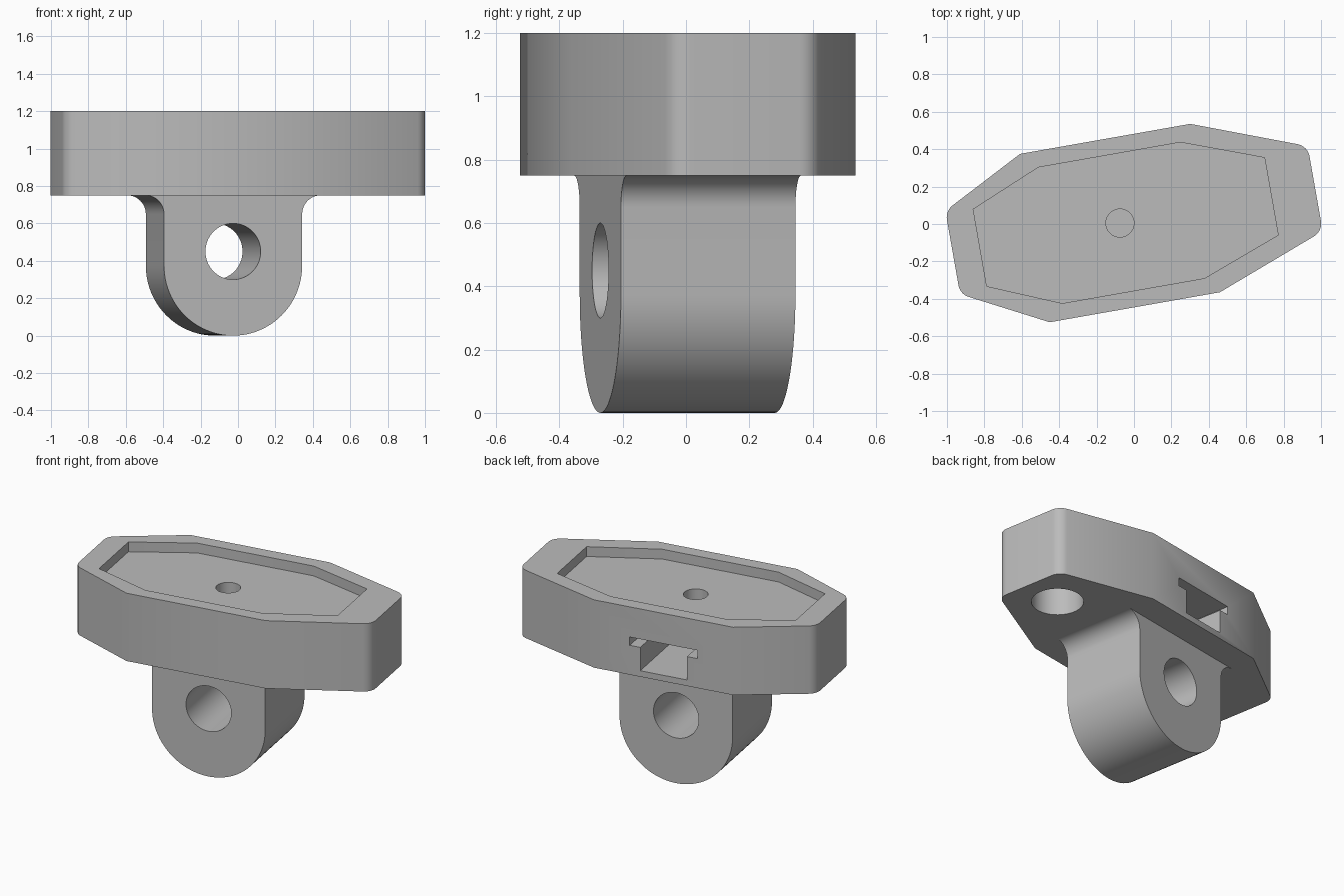
import bpy, bmesh
from math import radians, cos, sin, pi
from mathutils import Matrix, Vector

cube = bpy.data.objects.get("Cube")
if cube:
    bpy.data.objects.remove(cube, do_unlink=True)

grey = bpy.data.materials.new("plain_grey")
grey.use_nodes = True
grey.diffuse_color = (0.5, 0.5, 0.5, 1)
grey.node_tree.nodes["Principled BSDF"].inputs["Base Color"].default_value = grey.diffuse_color

# The whole bracket is turned about its screw axis
PLACE = Matrix.Translation((-0.075, 0.005, 0)) @ Matrix.Rotation(radians(10), 4, 'Z')
# Profiles drawn in (u, z) are stood upright and extruded along depth
UPRIGHT = Matrix.Rotation(radians(90), 4, 'X')


def arc(cx, cy, r, start, end, steps=24):
    angles = [radians(start + (end - start) * i / steps) for i in range(steps + 1)]
    return [(cx + r * cos(a), cy + r * sin(a)) for a in angles]


def circle(cx, cy, r, steps=64):
    return arc(cx, cy, r, 0, 360, steps)[:-1]


def mirrored(half):
    """Close a half outline by mirroring it across the long axis."""
    return half + [(x, -y) for x, y in reversed(half)]


def rounded(points, corners, r, steps=8):
    """Replace the listed corners of an outline with tangent arcs."""
    out = []
    for i, p in enumerate(points):
        if i not in corners:
            out.append(p)
            continue
        p = Vector(p)
        a = (Vector(points[i - 1]) - p).normalized()
        b = (Vector(points[(i + 1) % len(points)]) - p).normalized()
        half = a.angle(b) / 2
        centre = p + (a + b).normalized() * r / sin(half)
        t = r * cos(half) / sin(half)
        s, e = p + a * t - centre, p + b * t - centre
        for k in range(steps + 1):
            out.append(tuple(centre + s.slerp(e, k / steps) * r))
    return out


def prism(name, outline, low, high, turn=Matrix()):
    bm = bmesh.new()
    face = bm.faces.new([bm.verts.new((x, y, low)) for x, y in outline])
    top = bmesh.ops.extrude_face_region(bm, geom=[face])["geom"]
    bmesh.ops.translate(bm, vec=(0, 0, high - low),
                        verts=[v for v in top if isinstance(v, bmesh.types.BMVert)])
    bmesh.ops.recalc_face_normals(bm, faces=bm.faces)
    mesh = bpy.data.meshes.new(name)
    bm.to_mesh(mesh)
    bm.free()
    mesh.materials.append(grey)
    obj = bpy.data.objects.new(name, mesh)
    obj.matrix_world = PLACE @ turn
    bpy.context.collection.objects.link(obj)
    return obj


# Long eight-sided head with rounded ends
head = mirrored([(1.06, 0.231), (0.462, 0.457), (-0.462, 0.457), (-0.908, 0.226)])
body = prism("bracket_body", rounded(head, (0, 3, 4, 7), 0.08), 0.75, 1.2)

# Lug below, blended into the head by fillets
lug = ([(-0.475, 0.77)] + arc(-0.475, 0.65, 0.1, 90, 0, 12)
       + arc(0, 0.375, 0.375, 180, 360, 48)
       + arc(0.475, 0.65, 0.1, 180, 90, 12) + [(0.475, 0.77)])
lug_block = prism("lug", lug, -0.28, 0.28, UPRIGHT)

# Cutters: top pocket, screw hole, stepped side slot, end socket, pivot hole
pocket = mirrored([(0.822, 0.21), (0.394, 0.369), (-0.378, 0.369), (-0.76, 0.209)])


def slot(r):
    return arc(0, 0, r, 180, 360) + [(r, 0.6), (-r, 0.6)]


cutters = [
    prism("pocket_cutter", pocket, 1.135, 1.3),
    prism("screw_hole_cutter", circle(0, 0, 0.075), 0.97, 1.25),
    prism("upper_slot_cutter", slot(0.225), 0.945, 1.0),
    prism("lower_slot_cutter", slot(0.155), 0.79, 0.96),
    prism("end_socket_cutter", circle(0.8, 0, 0.155), 0.6, 1.05),
    prism("pivot_hole_cutter", circle(0, 0.45, 0.15), -0.5, 0.5, UPRIGHT),
]

for tool in [lug_block] + cutters:
    mod = body.modifiers.new(tool.name, 'BOOLEAN')
    mod.operation = 'UNION' if tool is lug_block else 'DIFFERENCE'
    mod.solver = 'EXACT'
    mod.object = tool

# Bake the cuts and drop the helpers
bpy.context.view_layer.update()
final = bpy.data.meshes.new_from_object(body.evaluated_get(bpy.context.evaluated_depsgraph_get()))
body.modifiers.clear()
body.data = final
for tool in [lug_block] + cutters:
    bpy.data.objects.remove(tool, do_unlink=True)

bpy.ops.object.select_all(action='DESELECT')
body.select_set(True)
bpy.context.view_layer.objects.active = body
bpy.ops.object.shade_smooth_by_angle(angle=radians(30))
